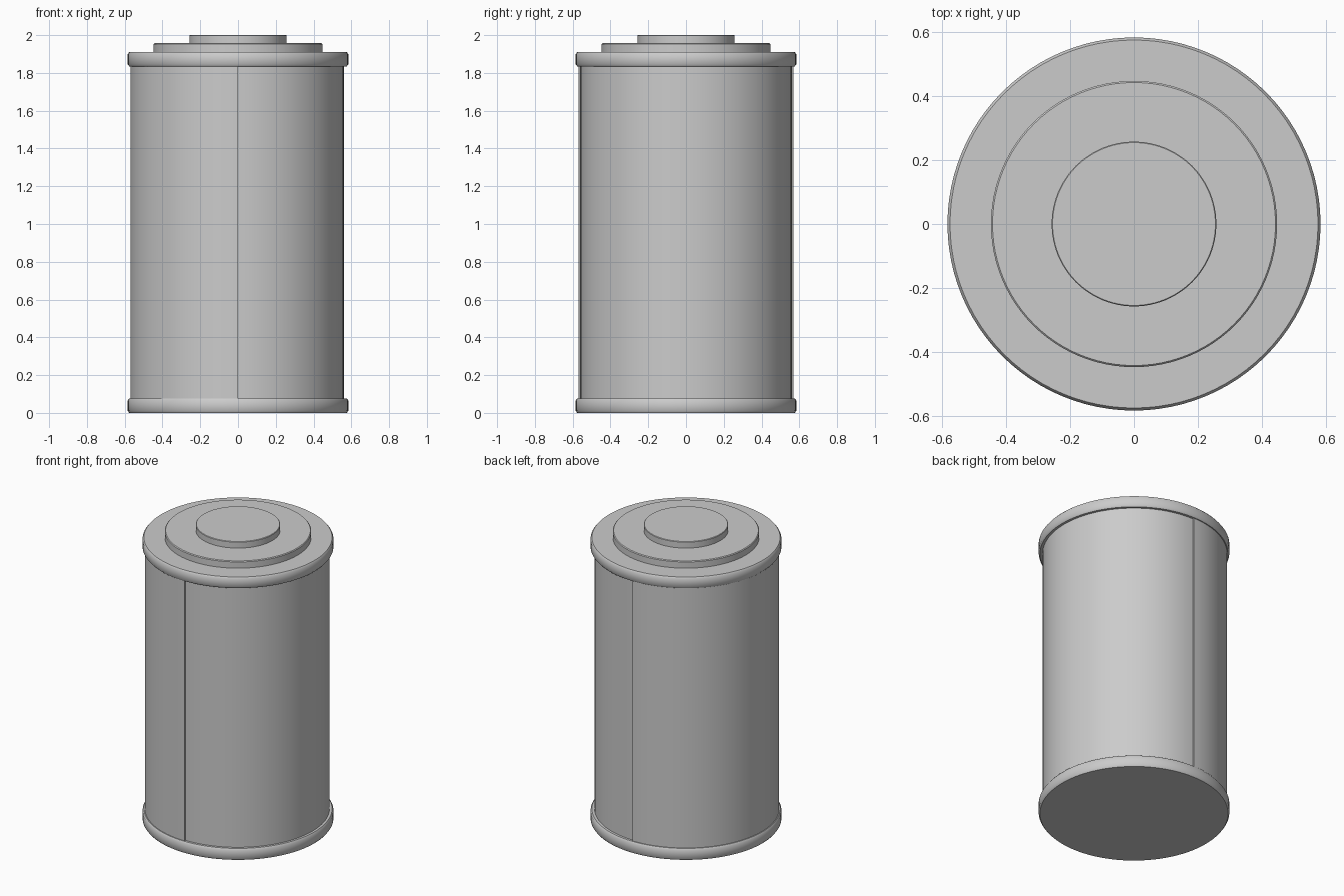
import bpy, bmesh, math

if "Cube" in bpy.data.objects:
    bpy.data.objects.remove(bpy.data.objects["Cube"])

SEG = 96


def finish(name, bm):
    bmesh.ops.recalc_face_normals(bm, faces=bm.faces)
    mesh = bpy.data.meshes.new(name)
    bm.to_mesh(mesh)
    bm.free()
    obj = bpy.data.objects.new(name, mesh)
    bpy.context.collection.objects.link(obj)
    bpy.ops.object.select_all(action='DESELECT')
    obj.select_set(True)
    bpy.context.view_layer.objects.active = obj
    bpy.ops.object.shade_smooth_by_angle(angle=math.radians(42))
    return obj


def lathe(name, profile):
    """Spin an (r, z) profile about the z axis."""
    bm = bmesh.new()
    verts = [bm.verts.new((r, 0, z)) for r, z in profile]
    edges = [bm.edges.new(pair) for pair in zip(verts, verts[1:])]
    bmesh.ops.spin(bm, geom=verts + edges, cent=(0, 0, 0), axis=(0, 0, 1),
                   angle=math.tau, steps=SEG)
    bmesh.ops.remove_doubles(bm, verts=bm.verts, dist=1e-5)
    return finish(name, bm)


# Bottom rim with flat base
lathe("bottom_rim", [(0, 0), (0.576, 0), (0.584, 0.011), (0.584, 0.066),
                     (0.576, 0.077), (0.55, 0.077)])

# Top rim and stepped terminal
lathe("top_cap", [(0.55, 1.835), (0.576, 1.835), (0.584, 1.846), (0.584, 1.9),
                  (0.576, 1.91), (0.448, 1.91), (0.448, 1.952), (0.443, 1.957),
                  (0.258, 1.957), (0.258, 1.997), (0.255, 2.0), (0, 2.0)])

# Wrapped body: left half sits slightly proud of the right, leaving two seams
bm = bmesh.new()
outline = []
for radius, start in ((0.56, -math.pi / 2), (0.57, math.pi / 2)):
    for i in range(SEG // 2 + 1):
        a = start + math.pi * i / (SEG // 2)
        outline.append((radius * math.cos(a), radius * math.sin(a)))
low = [bm.verts.new((x, y, 0.07)) for x, y in outline]
high = [bm.verts.new((x, y, 1.842)) for x, y in outline]
n = len(outline)
for i in range(n):
    j = (i + 1) % n
    bm.faces.new((low[i], low[j], high[j], high[i]))
finish("body_wrap", bm)
